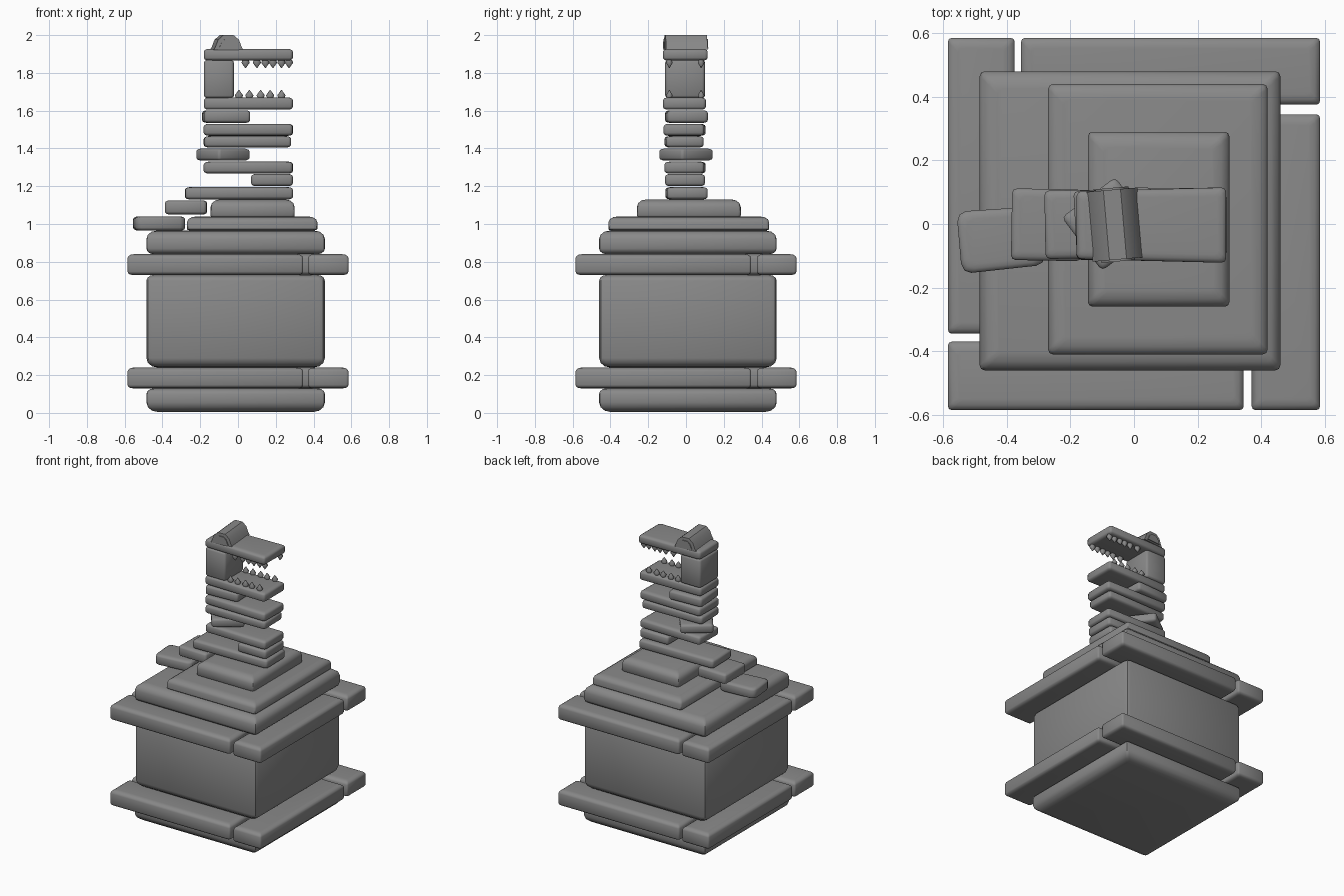
import bpy, bmesh, math
from mathutils import Matrix

cube = bpy.data.objects.get("Cube")
if cube:
    bpy.data.objects.remove(cube, do_unlink=True)

stone = bpy.data.materials.new("grey stone")
stone.use_nodes = True
GREY = (0.25, 0.25, 0.25, 1)
stone.diffuse_color = GREY
stone.node_tree.nodes["Principled BSDF"].inputs["Base Color"].default_value = GREY


def finish(name, bm, angle=40):
    bmesh.ops.recalc_face_normals(bm, faces=bm.faces[:])
    mesh = bpy.data.meshes.new(name)
    bm.to_mesh(mesh)
    bm.free()
    mesh.materials.append(stone)
    obj = bpy.data.objects.new(name, mesh)
    bpy.context.collection.objects.link(obj)
    bpy.ops.object.select_all(action='DESELECT')
    bpy.context.view_layer.objects.active = obj
    obj.select_set(True)
    bpy.ops.object.shade_smooth_by_angle(angle=math.radians(angle))
    return obj


def block(name, x, y, z, low=0.015, high=0.015, side=0.01, corner=0.015, turn=0, flare=0):
    """Worn stone: rounded rectangles stacked up a rounded side profile."""
    hx, hy, h = (x[1] - x[0]) / 2, (y[1] - y[0]) / 2, z[1] - z[0]
    low, high = min(low, h / 2), min(high, h / 2)
    arc = [math.radians(a) for a in (0, 30, 60, 90)]
    profile = [(z[0] + low * (1 - math.cos(a)), low * (1 - math.sin(a)) + side * (1 - math.sin(a))) for a in arc]
    profile += [(z[1] - high * (1 - math.sin(a)), (high + side) * (1 - math.cos(a))) for a in arc]
    bm = bmesh.new()
    rings = []
    for level, inset in profile:
        a, b, c = hx - inset, hy - inset, corner
        ring = []
        for sx, sy, start in ((1, 1, 0), (-1, 1, 90), (-1, -1, 180), (1, -1, 270)):
            for step in (0, 45, 90):
                t = math.radians(start + step)
                px = sx * (a - c) + c * math.cos(t)
                py = sy * (b - c) + c * math.sin(t)
                ring.append(bm.verts.new((px, py * (1 + flare * (px / hx - 1)), level)))
        rings.append(ring)
    n = len(rings[0])
    for r, s in zip(rings, rings[1:]):
        for i in range(n):
            bm.faces.new((r[i], r[(i + 1) % n], s[(i + 1) % n], s[i]))
    bm.faces.new(rings[0])
    bm.faces.new(rings[-1])
    bm.transform(Matrix.Translation((sum(x) / 2, sum(y) / 2, 0)) @ Matrix.Rotation(math.radians(turn), 4, 'Z'))
    return finish(name, bm)


# Pedestal core
W, D = (-0.485, 0.46), (-0.46, 0.48)
block("base_slab", W, D, (0.005, 0.13), 0.05, 0.03)
block("pedestal_body", W, D, (0.24, 0.73), 0.05, 0.03, corner=0.03)
block("cap_slab", W, D, (0.84, 0.965), 0.03, 0.045)

# Interlocking plank frames
for frame, z in (("lower", (0.13, 0.24)), ("upper", (0.73, 0.84))):
    for part, x, y in (("front", (-0.585, 0.345), (-0.585, -0.37)),
                       ("left", (0.37, 0.585), (-0.585, 0.345)),
                       ("back", (-0.355, 0.585), (0.375, 0.585)),
                       ("right", (-0.585, -0.375), (-0.345, 0.585))):
        block(f"{frame}_plank_{part}", x, y, z, 0.018, 0.022, corner=0.012)

# Steps
block("lower_step", (-0.27, 0.42), (-0.41, 0.44), (0.965, 1.04), 0.008, 0.03, side=0.02)
block("upper_step", (-0.145, 0.30), (-0.26, 0.29), (1.035, 1.13), 0.01, 0.04)

# Tail stones leading down from the neck
block("tail_tip", (-0.55, -0.285), (-0.14, 0.045), (0.965, 1.04), corner=0.03, turn=5, flare=-0.03)
block("tail_middle", (-0.385, -0.165), (-0.115, 0.11), (1.05, 1.125), turn=-1)
block("tail_root", (-0.28, 0.29), (-0.105, 0.11), (1.13, 1.195), turn=1)

# Stacked zigzag neck
for i, (x, y, z, turn) in enumerate((
        ((0.07, 0.29), (-0.11, 0.10), (1.2, 1.265), 0),
        ((-0.18, 0.29), (-0.11, 0.10), (1.267, 1.33), -1),
        ((-0.185, 0.025), (-0.105, 0.105), (1.335, 1.4), 37),
        ((-0.18, 0.28), (-0.11, 0.09), (1.405, 1.465), 1),
        ((-0.18, 0.29), (-0.115, 0.1), (1.467, 1.53), -1),
        ((-0.185, 0.06), (-0.105, 0.11), (1.535, 1.602), 3))):
    block(f"neck_stone_{i + 1}", x, y, z, turn=turn)

# Head
block("lower_jaw", (-0.18, 0.29), (-0.122, 0.105), (1.605, 1.67), flare=0.05)
block("head_back", (-0.18, -0.022), (-0.11, 0.1), (1.665, 1.87))
block("upper_jaw", (-0.18, 0.29), (-0.122, 0.115), (1.865, 1.927), flare=0.05)


def arch(name, centre, rx, top, bottom, y0, y1, turn):
    """Half-round bar running from side to side."""
    bm = bmesh.new()
    ends = []
    for y in (y0, y1):
        ring = [bm.verts.new((-rx, y, bottom)), bm.verts.new((rx, y, bottom))]
        for a in (10, 40, 68, 112, 140, 170):
            t = math.radians(a)
            ring.append(bm.verts.new((rx * 0.9 * math.cos(t), y, bottom + (top - bottom) * min(1, 1.08 * math.sin(t)))))
        ends.append(ring)
    n = len(ends[0])
    for i in range(n):
        bm.faces.new((ends[0][i], ends[0][(i + 1) % n], ends[1][(i + 1) % n], ends[1][i]))
    for ring in ends:
        bm.faces.new(ring)
    bm.transform(Matrix.Translation((centre, 0, 0)) @ Matrix.Rotation(math.radians(turn), 4, 'Z'))
    return finish(name, bm)


arch("brow", -0.06, 0.08, 2.0, 1.92, -0.112, 0.108, 5)
# Raised eyes on both ends of the brow
for side, y0, y1 in (("right", -0.118, -0.10), ("left", 0.10, 0.114)):
    arch(f"eye_{side}", -0.06, 0.052, 1.98, 1.93, y0, y1, 5)

# Teeth along both edges of each jaw
for jaw, z, tip, xs in (("upper", 1.868, -1, (0.04, 0.1, 0.145, 0.185, 0.23, 0.27)),
                        ("lower", 1.667, 1, (0.005, 0.06, 0.12, 0.17, 0.23))):
    for side, y in (("right", -0.088), ("left", 0.08)):
        for i, x in enumerate(xs):
            bm = bmesh.new()
            for r1, r2, h0, h1 in ((0.016, 0.022, 0, 0.014), (0.022, 0.002, 0.014, 0.042)):
                bmesh.ops.create_cone(bm, cap_ends=False, segments=8, radius1=r1, radius2=r2, depth=h1 - h0,
                                      matrix=Matrix.Translation((x, y, z + tip * (h0 + h1) / 2))
                                      @ Matrix.Diagonal((1, 0.8, tip, 1)))
            bmesh.ops.remove_doubles(bm, verts=bm.verts[:], dist=0.0005)
            finish(f"{jaw}_tooth_{side}_{i + 1}", bm, 60)
